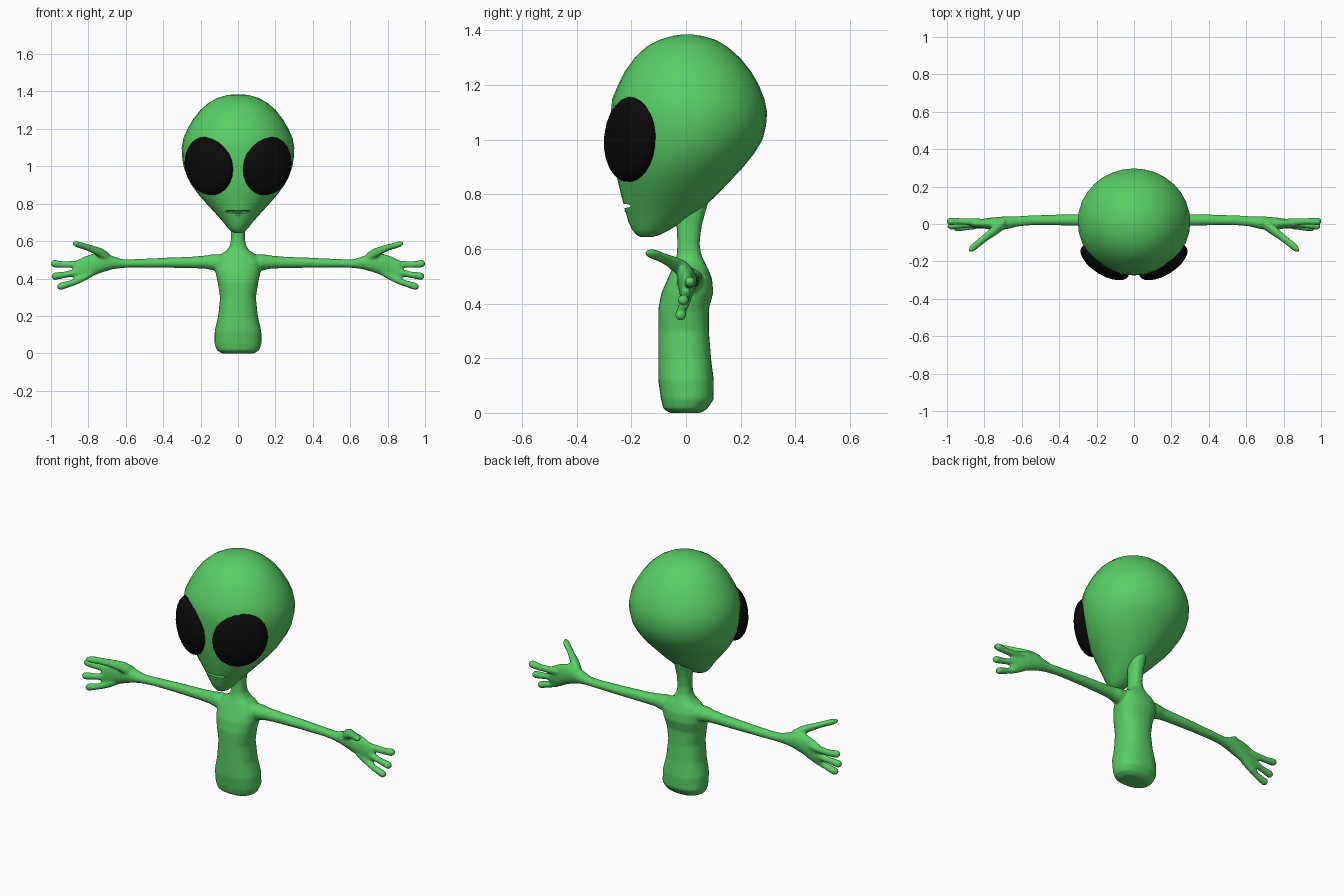
import bpy, bmesh, math
from mathutils import Matrix, Vector

if "Cube" in bpy.data.objects:
    bpy.data.objects.remove(bpy.data.objects["Cube"])


def material(name, rgb):
    m = bpy.data.materials.new(name)
    m.diffuse_color = (*rgb, 1)
    m.use_nodes = True
    m.node_tree.nodes["Principled BSDF"].inputs["Base Color"].default_value = m.diffuse_color
    return m


GREEN = material("green skin", (0.10, 0.62, 0.13))
BLACK = material("black eye", (0.003, 0.003, 0.003))


def loft(bm, sections, axis, n=24, p=2.0):
    """Closed skin over rings (x, y, z, r1, r2) lying square to the axis x or z."""
    rings = []
    for x, y, z, r1, r2 in sections:
        ring = []
        for i in range(n):
            a = 2 * math.pi * i / n
            c, s = math.cos(a), math.sin(a)
            u = r1 * math.copysign(abs(c) ** (2 / p), c)
            v = r2 * math.copysign(abs(s) ** (2 / p), s)
            ring.append(bm.verts.new((x + u, y + v, z) if axis == 'z' else (x, y + u, z + v)))
        rings.append(ring)
    new = []
    for a, b in zip(rings, rings[1:]):
        for i in range(n):
            j = (i + 1) % n
            new.append(bm.faces.new((a[i], a[j], b[j], b[i])))
    new.append(bm.faces.new(rings[0][::-1]))
    new.append(bm.faces.new(rings[-1]))
    bmesh.ops.recalc_face_normals(bm, faces=new)


def finish(bm, name, mat):
    me = bpy.data.meshes.new(name)
    bm.to_mesh(me)
    bm.free()
    ob = bpy.data.objects.new(name, me)
    bpy.context.collection.objects.link(ob)
    me.materials.append(mat)
    for f in me.polygons:
        f.use_smooth = True
    return ob


def apply(ob, kind, **settings):
    mod = ob.modifiers.new(kind, kind)
    for k, v in settings.items():
        setattr(mod, k, v)
    bpy.context.view_layer.objects.active = ob
    bpy.ops.object.modifier_apply(modifier=mod.name)


def ellipsoid(bm, matrix, radii, seg=24):
    bmesh.ops.create_uvsphere(bm, u_segments=seg, v_segments=seg // 2, radius=1,
                              matrix=matrix @ Matrix.Diagonal((*radii, 1)))


# Torso and neck: z, half width, front y, back y
body = bmesh.new()
torso = [(0.0, .085, -.06, .055), (.015, .113, -.083, .078), (.05, .126, -.092, .102),
         (.12, .125, -.102, .102), (.20, .106, -.102, .092), (.30, .096, -.102, .084),
         (.38, .109, -.102, .084), (.44, .122, -.09, .10), (.49, .122, -.068, .096),
         (.525, .10, -.052, .082), (.55, .06, -.042, .07), (.58, .042, -.034, .056),
         (.62, .037, -.032, .05), (.68, .038, -.035, .057), (.73, .042, -.035, .07),
         (.79, .045, -.03, .088)]
loft(body, [(0, (f + b) / 2, z, w, (b - f) / 2) for z, w, f, b in torso], 'z', p=2.3)

# Arms, palms and fingers, mirrored by side
arm = [(0, .012, .48, .05, .045), (.13, .015, .487, .046, .044), (.18, .017, .488, .036, .035),
       (.25, .02, .486, .032, .031), (.40, .022, .484, .029, .027), (.55, .02, .481, .027, .023),
       (.62, .014, .48, .028, .024), (.67, .008, .485, .034, .036), (.72, .003, .486, .036, .052),
       (.77, .002, .475, .032, .060), (.82, .002, .456, .024, .064), (.86, 0, .442, .017, .057),
       (.88, 0, .435, .008, .045)]
fingers = [[(.80, .006, .482), (.87, .012, .477), (.93, .014, .474), (.985, .014, .480)],
           [(.80, .002, .450), (.87, .000, .432), (.93, -.006, .419), (.98, -.010, .412)],
           [(.78, -.002, .430), (.84, -.008, .395), (.89, -.016, .375), (.95, -.020, .357)]]
thumb = [(.69, .004, .510, .03, .028), (.73, -.022, .535, .033, .028), (.77, -.052, .553, .028, .022),
         (.81, -.085, .568, .025, .018), (.85, -.117, .580, .025, .018),
         (.87, -.130, .585, .022, .016), (.882, -.139, .588, .01, .008)]
for s in (1, -1):
    parts = [arm, thumb]
    for pts in fingers:
        sec = [(*pt, r, r) for pt, r in zip(pts, (.022, .019, .018, .021))]
        x, y, z = pts[-1]
        parts.append(sec + [(x + .011, y, z, .016, .016), (x + .017, y, z, .007, .007)])
    for sec in parts:
        loft(body, [(s * x, y, z, a, b) for x, y, z, a, b in sec], 'x', n=16)

# Blend the overlapping parts into one soft skin
body_ob = finish(body, "body", GREEN)
apply(body_ob, 'REMESH', mode='VOXEL', voxel_size=.007, use_smooth_shade=True)
apply(body_ob, 'SMOOTH', factor=.5, iterations=7)

# Head: z, half width, front y, back y
head = bmesh.new()
skull = [(.643, .016, -.165, -.125), (.652, .036, -.182, -.095), (.67, .055, -.197, -.06),
         (.70, .078, -.211, -.01), (.75, .122, -.225, .062), (.80, .168, -.238, .115),
         (.85, .212, -.250, .163), (.90, .248, -.260, .21), (.95, .274, -.266, .25),
         (1.0, .291, -.270, .28), (1.05, .299, -.273, .293), (1.10, .301, -.275, .297),
         (1.15, .292, -.270, .287), (1.20, .270, -.249, .267), (1.25, .241, -.224, .238),
         (1.30, .202, -.188, .198), (1.34, .156, -.145, .152), (1.365, .112, -.10, .11),
         (1.38, .06, -.05, .06), (1.385, .02, -.015, .025)]
loft(head, [(0, (f + b) / 2, z, w, (b - f) / 2) for z, w, f, b in skull], 'z', n=32)
head_ob = finish(head, "head", GREEN)

# Mouth slit cut into the head
cut = bmesh.new()
ellipsoid(cut, Matrix.Translation((0, -.215, .758)), (.078, .025, .008))
cutter = finish(cut, "mouth_cutter", GREEN)
cutter.hide_render = True
apply(head_ob, 'BOOLEAN', operation='DIFFERENCE', object=cutter, solver='EXACT')
bpy.data.objects.remove(cutter)
bpy.context.view_layer.objects.active = head_ob
head_ob.select_set(True)
bpy.ops.object.shade_smooth_by_angle(angle=math.radians(45))

# Lower lip
lip = bmesh.new()
loft(lip, [(x / 100, -.217 + 6 * (x / 100) ** 2, .741 + 2 * (x / 100) ** 2,
            .008 * (1 - abs(x) / 8), .008 * (1 - abs(x) / 8)) for x in range(-7, 8)], 'x', n=10)
finish(lip, "lower_lip", GREEN)

# Large slanted eyes
for side, s in (("left", 1), ("right", -1)):
    eye = bmesh.new()
    turn = Matrix.Rotation(s * math.radians(32), 4, 'Z') @ Matrix.Rotation(s * math.radians(28), 4, 'Y')
    ellipsoid(eye, Matrix.Translation((s * .156, -.203, 1.003)) @ turn, (.143, .07, .162))
    finish(eye, side + "_eye", BLACK)
